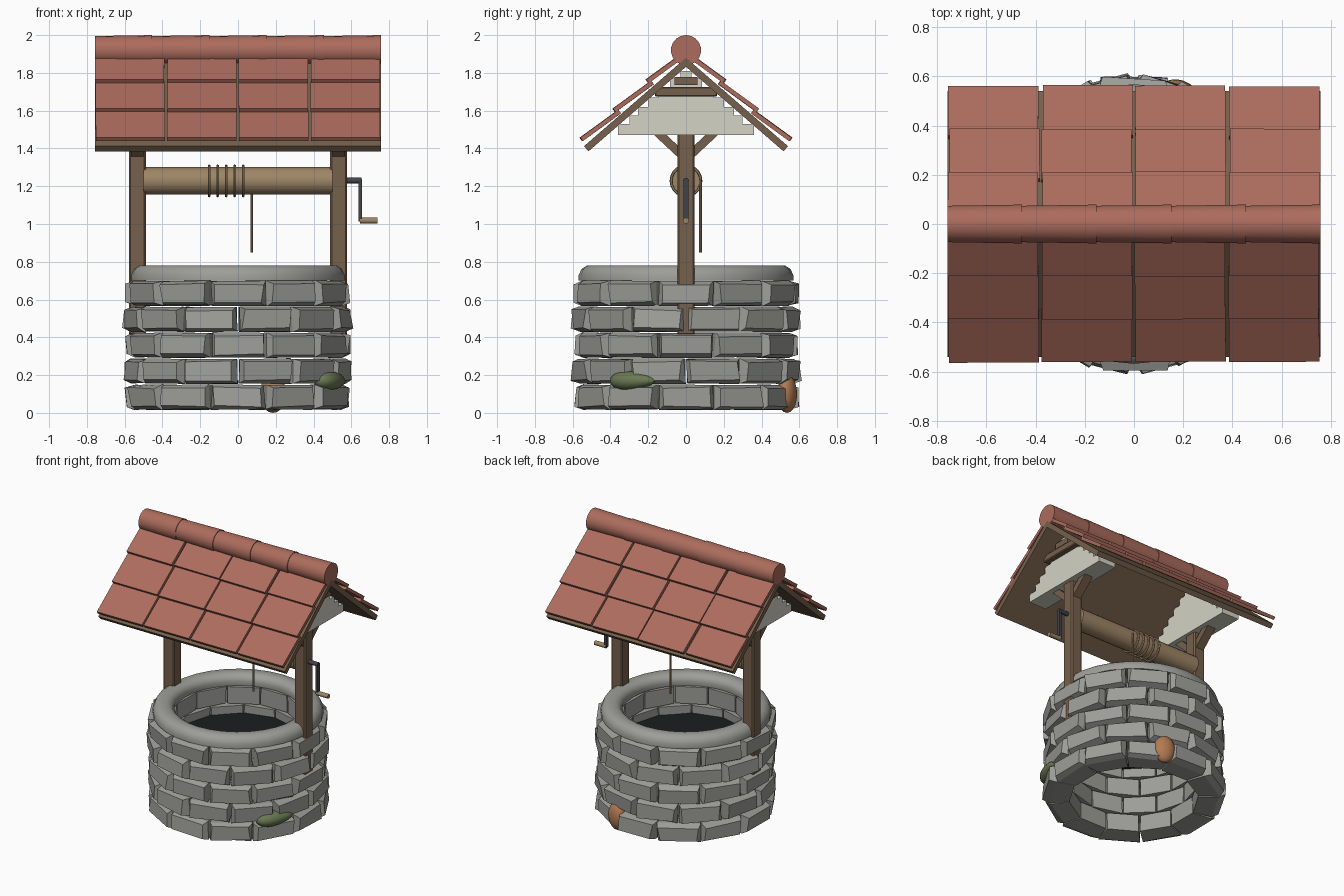
import bpy, bmesh, math, random
from mathutils import Vector, Matrix

if "Cube" in bpy.data.objects:
    bpy.data.objects.remove(bpy.data.objects["Cube"])

random.seed(4)
J = lambda a: random.uniform(-a, a)


def material(name, r, g, b):
    lin = lambda c: ((c / 255 + 0.055) / 1.055) ** 2.4
    m = bpy.data.materials.new(name)
    m.diffuse_color = (lin(r), lin(g), lin(b), 1)
    m.use_nodes = True
    m.node_tree.nodes["Principled BSDF"].inputs["Base Color"].default_value = m.diffuse_color
    return m


STONE = material("grey stone", 157, 157, 153)
TILE = material("clay tile", 172, 108, 93)
WOOD = material("dark timber", 118, 97, 76)
LOG = material("light timber", 158, 134, 102)
PLASTER = material("pale plaster", 212, 211, 197)
IRON = material("dark iron", 66, 68, 72)
WATER = material("dark water", 28, 29, 31)
MOSS = material("green moss", 106, 121, 82)
RUST = material("orange lichen", 178, 122, 82)


def finish(name, bm, mat, smooth=False):
    bmesh.ops.recalc_face_normals(bm, faces=bm.faces)
    me = bpy.data.meshes.new(name)
    bm.to_mesh(me)
    bm.free()
    me.materials.append(mat)
    ob = bpy.data.objects.new(name, me)
    bpy.context.collection.objects.link(ob)
    if smooth:
        bpy.ops.object.select_all(action='DESELECT')
        ob.select_set(True)
        bpy.context.view_layer.objects.active = ob
        bpy.ops.object.shade_smooth_by_angle(angle=math.radians(40))
    return ob


def add_box(bm, center, size, rot=None):
    m = Matrix.Translation(center) @ (rot or Matrix()) @ Matrix.Diagonal((*size, 1))
    bmesh.ops.create_cube(bm, size=1, matrix=m)


def box(name, center, size, mat, rot=None, bevel=0):
    bm = bmesh.new()
    add_box(bm, center, size, rot)
    if bevel:
        bmesh.ops.bevel(bm, geom=bm.edges[:], offset=bevel, segments=1, affect='EDGES')
    return finish(name, bm, mat)


def add_rod(bm, a, b, r1, r2=None, sides=16):
    a, b = Vector(a), Vector(b)
    m = Matrix.Translation((a + b) / 2) @ (b - a).to_track_quat('Z', 'Y').to_matrix().to_4x4()
    bmesh.ops.create_cone(bm, cap_ends=True, segments=sides, radius1=r1,
                          radius2=r1 if r2 is None else r2, depth=(b - a).length, matrix=m)


def rod(name, a, b, r, mat, sides=16):
    bm = bmesh.new()
    add_rod(bm, a, b, r, sides=sides)
    return finish(name, bm, mat, True)


def add_ring(bm, profile, sides, axis_matrix=Matrix()):
    """Revolve a closed (radius, height) profile around z."""
    loops = []
    for i in range(sides):
        t = math.tau * i / sides
        loops.append([bm.verts.new(axis_matrix @ Vector((r * math.cos(t), r * math.sin(t), z)))
                      for r, z in profile])
    n = len(profile)
    for i in range(sides):
        p, q = loops[i], loops[(i + 1) % sides]
        for k in range(n):
            bm.faces.new((p[k], q[k], q[(k + 1) % n], p[(k + 1) % n]))


# Stone wall: five staggered courses of twelve rough blocks with chamfered fronts
bm = bmesh.new()
for row in range(5):
    z0 = 0.018 + 0.1375 * row
    for i in range(12):
        mid = math.radians(30 * i + (15 if row % 2 else 0))
        rings = []
        for radius, half, inset, j in ((0.43, 14.4, 0.004, 0.004),
                                       (0.565, 14.4, 0.0, 0.007),
                                       (0.603, 12.3, 0.017, 0.011)):
            ring = []
            for sa, sz in ((-1, 0), (1, 0), (1, 1), (-1, 1)):
                t = mid + sa * math.radians(half) + J(j) * 1.5
                r = radius + J(j)
                z = z0 + (0.131 - inset if sz else inset) + J(j) * 0.5
                ring.append(bm.verts.new((r * math.cos(t), r * math.sin(t), z)))
            rings.append(ring)
        bm.faces.new(rings[0])
        bm.faces.new(rings[2])
        for p, q in zip(rings, rings[1:]):
            for k in range(4):
                bm.faces.new((p[k], p[(k + 1) % 4], q[(k + 1) % 4], q[k]))
finish("stone_wall", bm, STONE)

# Rounded stone rim
bm = bmesh.new()
add_ring(bm, [(0.43, 0.70), (0.425, 0.735), (0.44, 0.765), (0.47, 0.78), (0.525, 0.78),
              (0.553, 0.762), (0.568, 0.73), (0.568, 0.70)], 32)
finish("stone_rim", bm, STONE, True)

# Water surface
bm = bmesh.new()
bmesh.ops.create_circle(bm, cap_ends=True, segments=32, radius=0.45,
                        matrix=Matrix.Translation((0, 0, 0.5)))
finish("water", bm, WATER)


# Growths on the lower stones
def patch(name, center, size, angle, mat, taper):
    bm = bmesh.new()
    bmesh.ops.create_uvsphere(bm, u_segments=16, v_segments=10, radius=1)
    m = (Matrix.Translation(center) @ Matrix.Rotation(math.radians(angle), 4, 'Z')
         @ Matrix.Diagonal((*size, 1)))
    for v in bm.verts:
        f = 1 - taper * v.co.x
        v.co = m @ Vector((v.co.x, v.co.y * f, v.co.z * f))
    finish(name, bm, mat, True)


patch("moss_patch", (0.492, -0.28, 0.17), (0.135, 0.06, 0.05), 60, MOSS, 0.3)
patch("lichen_patch", (0.185, 0.535, 0.1), (0.075, 0.05, 0.1), -19, RUST, 0.0)

# Posts, braces, gables and tie beams on both ends
for s, side in ((-1, "left"), (1, "right")):
    box(side + "_post", (s * 0.533, 0, 0.98), (0.09, 0.092, 1.14), WOOD, bevel=0.009)
    for d, end in ((-1, "front"), (1, "back")):
        box(f"{side}_{end}_brace", (s * 0.533, d * 0.105, 1.442), (0.065, 0.24, 0.045), WOOD,
            Matrix.Rotation(d * math.radians(43), 4, 'X'))
    bm = bmesh.new()
    z = 1.47
    for half, h in ((0.36, 0.06), (0.30, 0.045), (0.255, 0.045), (0.20, 0.05),
                    (0.145, 0.05), (0.085, 0.05), (0.03, 0.04)):
        add_box(bm, (s * 0.535, 0, z + h / 2), (0.14, 2 * half, h))
        z += h
    finish(side + "_gable", bm, PLASTER)
    box(side + "_tie_beam", (s * 0.625, 0, 1.70), (0.045, 0.33, 0.05), WOOD, bevel=0.006)
    box(side + "_king_block", (s * 0.615, 0, 1.757), (0.03, 0.12, 0.04), WOOD)

# Roof boards: sloped slabs meeting under the ridge
for d, end in ((-1, "front"), (1, "back")):
    bm = bmesh.new()
    section = [(0, 1.832), (0.516, 1.385), (0.54, 1.412), (0, 1.88)]
    ends = [[bm.verts.new((x, d * y, z)) for y, z in section] for x in (-0.757, 0.757)]
    bm.faces.new(ends[0])
    bm.faces.new(ends[1])
    for k in range(4):
        bm.faces.new((ends[0][k], ends[0][(k + 1) % 4], ends[1][(k + 1) % 4], ends[1][k]))
    finish(end + "_roof_board", bm, WOOD)

    # Three overlapping rows of four flat tiles
    bm = bmesh.new()
    tilt = math.radians(36)
    for row in range(3):
        for col in range(4):
            y = 0.549 - 0.175 * row + J(0.003)
            z = 1.439 + 0.154 * row
            c = Vector((-0.57 + 0.38 * col + J(0.004),
                        d * (y - 0.125 * math.cos(tilt) + 0.011 * math.sin(tilt)),
                        z + 0.125 * math.sin(tilt) + 0.011 * math.cos(tilt)))
            rot = (Matrix.Rotation(-d * tilt, 4, 'X')
                   @ Matrix.Rotation(J(0.008), 4, 'Z'))
            add_box(bm, c, (0.367, 0.25, 0.023), rot)
    finish(end + "_roof_tiles", bm, TILE)

# Ridge caps: five slightly tapered barrels
bm = bmesh.new()
for i in range(5):
    x = -0.757 + 0.3028 * i
    add_rod(bm, (x, 0, 1.92), (x + 0.3028, 0, 1.92), 0.075, 0.08, 18)
finish("ridge_caps", bm, TILE, True)

# Winch drum with rope coils and hanging rope
rod("winch_drum", (-0.50, 0, 1.228), (0.50, 0, 1.228), 0.073, LOG, 20)
bm = bmesh.new()
coil = [(0.079 + 0.008 * math.cos(math.tau * k / 6), 0.008 * math.sin(math.tau * k / 6))
        for k in range(6)]
for i in range(5):
    add_ring(bm, coil, 20, Matrix.Translation((-0.153 + 0.045 * i, 0, 1.228))
             @ Matrix.Rotation(math.pi / 2, 4, 'Y'))
add_rod(bm, (0.073, 0.077, 0.85), (0.073, 0.077, 1.235), 0.007, sides=8)
finish("rope", bm, LOG, True)

# Crank
rod("crank_axle", (0.56, 0, 1.23), (0.655, 0, 1.23), 0.015, IRON, 12)
box("crank_arm", (0.647, 0, 1.125), (0.018, 0.024, 0.225), IRON)
rod("crank_handle", (0.645, 0, 1.018), (0.738, 0, 1.018), 0.016, LOG, 12)
